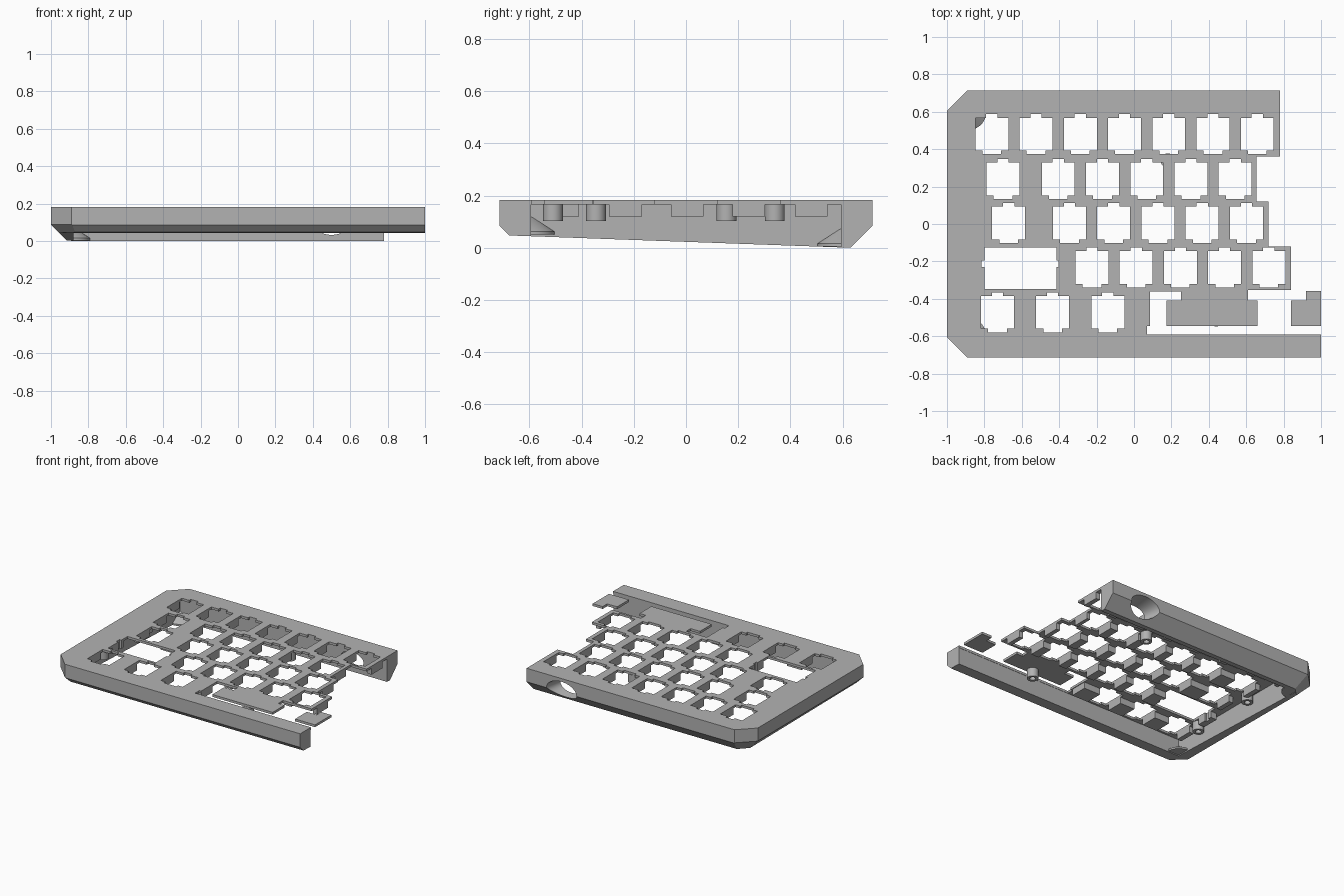
import bpy, bmesh, math
from mathutils import Vector, Matrix

cube = bpy.data.objects.get("Cube")
if cube:
    bpy.data.objects.remove(cube, do_unlink=True)

grey = bpy.data.materials.new("plain grey plastic")
grey.use_nodes = True
colour = (0.45, 0.45, 0.45, 1)
grey.diffuse_color = colour
grey.node_tree.nodes["Principled BSDF"].inputs["Base Color"].default_value = colour

TOP, PLATE, RIB = 0.183, 0.166, 0.12
PITCH = 0.2365
HALF = 0.088


def finish(name, bm):
    bmesh.ops.recalc_face_normals(bm, faces=bm.faces)
    mesh = bpy.data.meshes.new(name)
    bm.to_mesh(mesh)
    bm.free()
    mesh.materials.append(grey)
    obj = bpy.data.objects.new(name, mesh)
    bpy.context.collection.objects.link(obj)
    return obj


def prisms(name, outlines, z0, z1):
    bm = bmesh.new()
    for pts in outlines:
        face = bm.faces.new([bm.verts.new((x, y, z0)) for x, y in pts])
        up = bmesh.ops.extrude_face_region(bm, geom=[face])["geom"]
        bmesh.ops.translate(bm, vec=(0, 0, z1 - z0),
                            verts=[v for v in up if isinstance(v, bmesh.types.BMVert)])
    return finish(name, bm)


def rect(x0, x1, y0, y1):
    return [(x0, y0), (x1, y0), (x1, y1), (x0, y1)]


def cut(obj, *cutters):
    for c in cutters:
        mod = obj.modifiers.new("cut", "BOOLEAN")
        mod.operation, mod.solver, mod.object = "DIFFERENCE", "EXACT", c
        bpy.context.view_layer.objects.active = obj
        bpy.ops.object.modifier_apply(modifier=mod.name)


def key_hole(x, y):
    # square opening with a narrow clip notch above and a wider one below
    h, t = HALF, 0.107
    shape = [(-h, -h), (-.05, -h), (-.05, -t), (.05, -t), (.05, -h), (h, -h),
             (h, h), (.03, h), (.03, t), (-.03, t), (-.03, h), (-h, h)]
    return [(x + a, y + b) for a, b in shape]


# Outer shell: block trimmed by corner, chamfer and sloping underside planes
bm = bmesh.new()
bmesh.ops.create_cube(bm, size=1, matrix=Matrix.Translation((0, 0, TOP / 2))
                      @ Matrix.Diagonal((2, 1.43, TOP, 1)))
d = math.sqrt(0.5)
trims = [((-1, .605, 0), (-1, 1, 0)), ((-1, -.605, 0), (-1, -1, 0)),
         ((-1, 0, .088), (-1, 0, -1)), ((0, .715, .085), (0, 1, -1)),
         ((0, -.715, .085), (0, -1, -1)), ((-1, .605, .088), (-d, d, -1)),
         ((-1, -.605, .088), (-d, -d, -1)), ((0, .63, 0), (0, -.036, -1))]
for point, normal in trims:
    bmesh.ops.bisect_plane(bm, geom=bm.verts[:] + bm.edges[:] + bm.faces[:], dist=1e-5,
                           plane_co=point, plane_no=Vector(normal).normalized(), clear_outer=True)
    bmesh.ops.holes_fill(bm, edges=[e for e in bm.edges if e.is_boundary])
case = finish("case_shell", bm)

# Key rows: height, key centres, right end of the row
rows = [(.48, [-.76 + PITCH * i for i in range(7)], .78),
        (.24, [-.70] + [-.405 + PITCH * i for i in range(5)], .655),
        (.005, [-.67] + [-.345 + PITCH * i for i in range(5)], .72),
        (-.232, [-.225 + PITCH * i for i in range(5)], .84),
        (-.472, [-.73, -.435, -.14], .08)]

cavity = prisms("cavity_cutter", [rect(-.88, 1.5, -.594, .594)], -.5, PLATE)
steps = prisms("step_cutter", [[(.78, 1), (.78, .36), (.655, .36), (.655, .12), (.72, .12),
                                (.72, -.12), (.84, -.12), (.84, -.358), (1.5, -.358), (1.5, 1)]], -.5, .5)
holes = [key_hole(x, y) for y, xs, end in rows for x in xs]
# wide key opening with side notches
holes.append([(-.80, -.348), (-.415, -.348), (-.415, -.23), (-.403, -.23), (-.403, -.195),
              (-.415, -.195), (-.415, -.125), (-.80, -.125), (-.80, -.195), (-.815, -.195),
              (-.815, -.23), (-.80, -.23)])
# long bar opening around the two flat tongues
holes.append([(.085, -.36), (.25, -.36), (.25, -.41), (.175, -.41), (.175, -.545), (.66, -.545),
              (.66, -.41), (.61, -.41), (.61, -.354), (.92, -.354), (.92, -.41), (.84, -.41),
              (.84, -.545), (1.1, -.545), (1.1, -.592), (.07, -.592), (.07, -.545), (.085, -.545)])
keys = prisms("key_cutter", holes, .08, .5)

# Flared oval cable port through the back wall
bm = bmesh.new()
bmesh.ops.create_cone(bm, cap_ends=True, segments=48, radius1=.13, radius2=.07, depth=.26,
                      matrix=Matrix.Translation((.5, .63, .088)) @ Matrix.Diagonal((1, 1, .6, 1))
                      @ Matrix.Rotation(math.pi / 2, 4, "X"))
port = finish("port_cutter", bm)
cut(case, cavity, steps, keys, port)

# Deep ribs between the keys of each row
bars = []
for y, xs, end in rows:
    left = -.85 if y == rows[3][0] else xs[0] - HALF - .035
    bars.append(rect(left, end, y - .0625, y + .0625))
ribs = prisms("key_ribs", bars, RIB, PLATE + .004)
cut(ribs, keys)

# Hollow screw posts under the plate
bm = bmesh.new()
for x, y in [(.18, .34), (.44, -.51), (-.84, .155), (-.84, -.345)]:
    rings = []
    for r, z in [(.038, PLATE + .002), (.038, .103), (.02, .103), (.02, PLATE + .002)]:
        rings.append([bm.verts.new((x + r * math.cos(a), y + r * math.sin(a), z))
                      for a in [math.tau * i / 24 for i in range(24)]])
    for a, b in zip(rings, rings[1:] + rings[:1]):
        for i in range(24):
            j = (i + 1) % 24
            bm.faces.new((a[i], a[j], b[j], b[i]))
posts = finish("screw_posts", bm)

# Quarter-round foot bosses in the two cavity corners, tapering upward
bm = bmesh.new()
for y, z, sign in [(.594, .004, -1), (-.594, .05, 1)]:
    def ring(r, h):
        return [bm.verts.new((-.882 + r * math.cos(a), y + sign * r * math.sin(a), z + h))
                for a in [math.pi / 2 * i / 10 for i in range(11)]]
    low, mid = ring(.09, 0), ring(.09, .012)
    foot = bm.verts.new((-.882, y, z))
    tip = bm.verts.new((-.882, y, z + .07))
    for i in range(10):
        bm.faces.new((low[i], low[i + 1], mid[i + 1], mid[i]))
        bm.faces.new((mid[i], mid[i + 1], tip))
        bm.faces.new((low[i + 1], low[i], foot))
    bm.faces.new((foot, low[0], mid[0], tip))
    bm.faces.new((foot, tip, mid[-1], low[-1]))
bosses = finish("corner_foot_bosses", bm)

for c in (cavity, steps, keys, port):
    bpy.data.objects.remove(c, do_unlink=True)

# Crisp edges, smooth round parts
for obj in (case, posts, bosses):
    bpy.ops.object.select_all(action="DESELECT")
    obj.select_set(True)
    bpy.context.view_layer.objects.active = obj
    bpy.ops.object.shade_smooth_by_angle(angle=math.radians(25))
